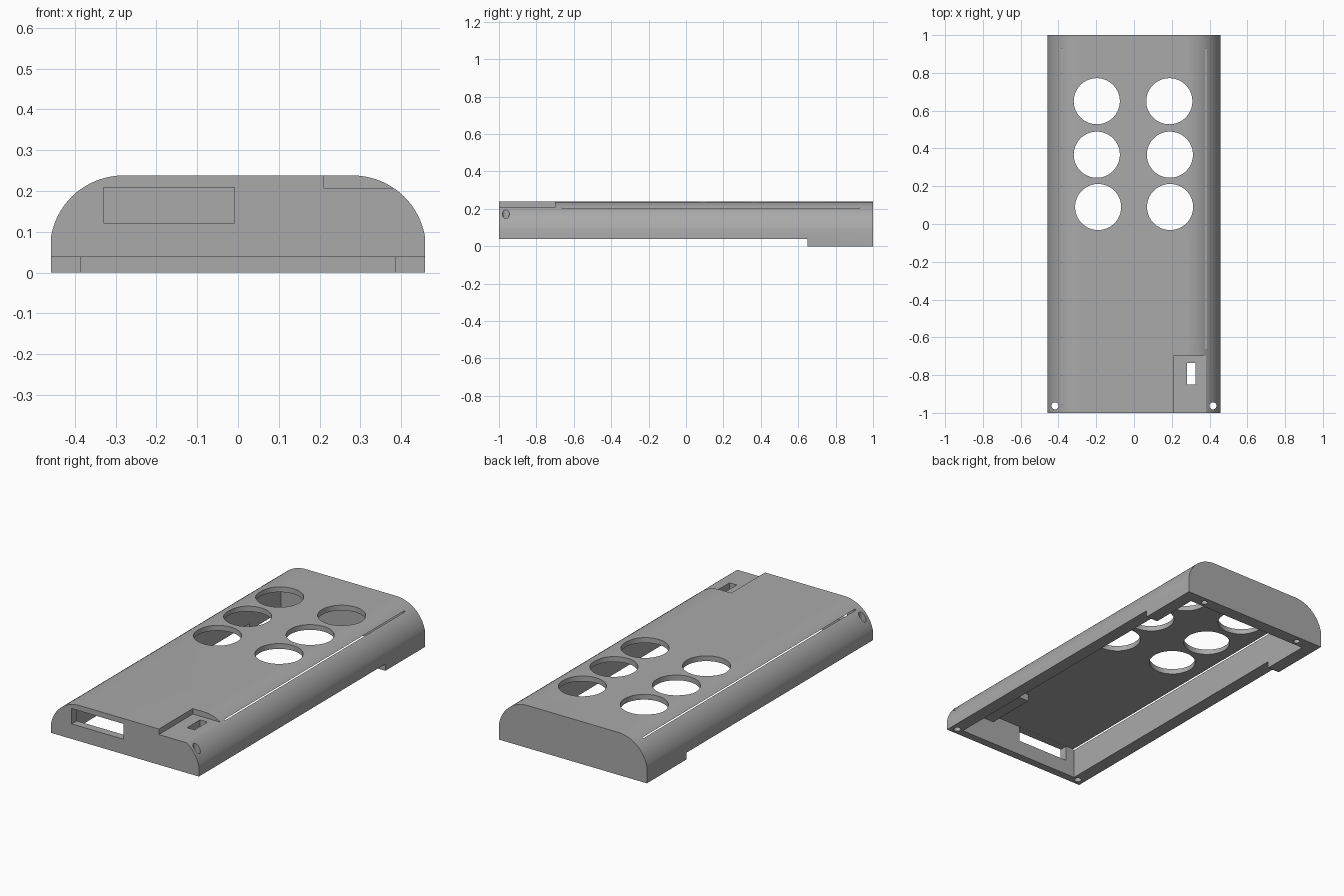
import bpy
import bmesh
from math import radians, sin, cos, sqrt, asin

if "Cube" in bpy.data.objects:
    bpy.data.objects.remove(bpy.data.objects["Cube"], do_unlink=True)

# Single plastic colour
plastic = bpy.data.materials.new("grey_plastic")
plastic.use_nodes = True
GREY = (0.4, 0.4, 0.4, 1)
plastic.diffuse_color = GREY
plastic.node_tree.nodes["Principled BSDF"].inputs["Base Color"].default_value = GREY


def prism(name, outline, place, offset):
    """Extrude an outline; place maps (u, v) to 3D, offset is the extrusion."""
    bm = bmesh.new()
    face = bm.faces.new([bm.verts.new(place(u, v)) for u, v in outline])
    grown = bmesh.ops.extrude_face_region(bm, geom=[face])["geom"]
    verts = [g for g in grown if isinstance(g, bmesh.types.BMVert)]
    bmesh.ops.translate(bm, verts=verts, vec=offset)
    bmesh.ops.recalc_face_normals(bm, faces=bm.faces)
    mesh = bpy.data.meshes.new(name)
    bm.to_mesh(mesh)
    bm.free()
    mesh.materials.append(plastic)
    obj = bpy.data.objects.new(name, mesh)
    bpy.context.collection.objects.link(obj)
    return obj


def upright(name, outline, z0, z1):
    return prism(name, outline, lambda x, y: (x, y, z0), (0, 0, z1 - z0))


def box(name, x0, x1, y0, y1, z0, z1):
    return upright(name, [(x0, y0), (x1, y0), (x1, y1), (x0, y1)], z0, z1)


def cylinder(name, x, y, r, z0, z1, sides):
    ring = [(x + r * cos(radians(360 * i / sides)),
             y + r * sin(radians(360 * i / sides))) for i in range(sides)]
    return upright(name, ring, z0, z1)


# Outer shell: flat top with rounded shoulders, extruded front to back
HALF, TOP, SIDE, R = 0.458, 0.238, 0.09, 0.18
cz = TOP - R
reach = asin((SIDE - cz) / R)
cx = HALF - R * cos(reach)
STEPS = 18
arc = []
for i in range(STEPS + 1):
    a = reach + (radians(90) - reach) * i / STEPS
    arc.append((cx + R * cos(a), cz + R * sin(a)))
right = [(HALF, 0)] + arc
profile = right + [(-x, z) for x, z in reversed(right)]
shell = prism("case_shell", profile, lambda x, z: (x, -1, z), (0, 2, 0))

# Inner cavity, whose ceiling just breaks through the shoulders as thin slits
IN, FRONT, BACK, CEIL = 0.385, -0.955, 0.93, 0.2085
cutters = [
    box("lower_cavity", -IN, IN, FRONT, BACK, -0.1, 0.17),
    upright("upper_cavity", [(-IN, FRONT), (0.175, FRONT), (0.175, -0.665),
                             (IN, -0.665), (IN, BACK), (-IN, BACK)], 0.1, CEIL),
    # Raised underside in front of the rear foot
    box("underside_step", -0.6, 0.6, -1.1, 0.65, -0.1, 0.038),
    # Front window, switch pocket and switch slot
    box("front_window", -0.33, -0.008, -1.1, -0.9, 0.122, 0.208),
    box("switch_pocket", 0.21, 0.6, -1.1, -0.7, 0.207, 0.4),
    box("switch_slot", 0.28, 0.326, -0.85, -0.735, 0.1, 0.4),
]

# Six round openings in the top
for x, y in [(-0.197, 0.65), (0.187, 0.65), (-0.197, 0.367),
             (0.19, 0.367), (-0.19, 0.09), (0.191, 0.09)]:
    cutters.append(cylinder("round_opening", x, y, 0.122, 0.15, 0.4, 64))

# Screw holes: through at the front corners, blind in the rear foot
for s in (-1, 1):
    cutters.append(cylinder("front_screw_hole", s * 0.418, -0.963, 0.019, -0.1, 0.4, 24))
    cutters.append(cylinder("rear_screw_hole", s * 0.32, 0.963, 0.017, -0.1, 0.15, 24))

bpy.context.view_layer.objects.active = shell
for cutter in cutters:
    mod = shell.modifiers.new(cutter.name, "BOOLEAN")
    mod.operation = "DIFFERENCE"
    mod.solver = "EXACT"
    mod.object = cutter
    bpy.ops.object.modifier_apply(modifier=mod.name)
    bpy.data.objects.remove(cutter, do_unlink=True)

# Smooth the curves, keep the corners sharp
bpy.ops.object.select_all(action="DESELECT")
shell.select_set(True)
bpy.ops.object.shade_smooth_by_angle(angle=radians(25))
